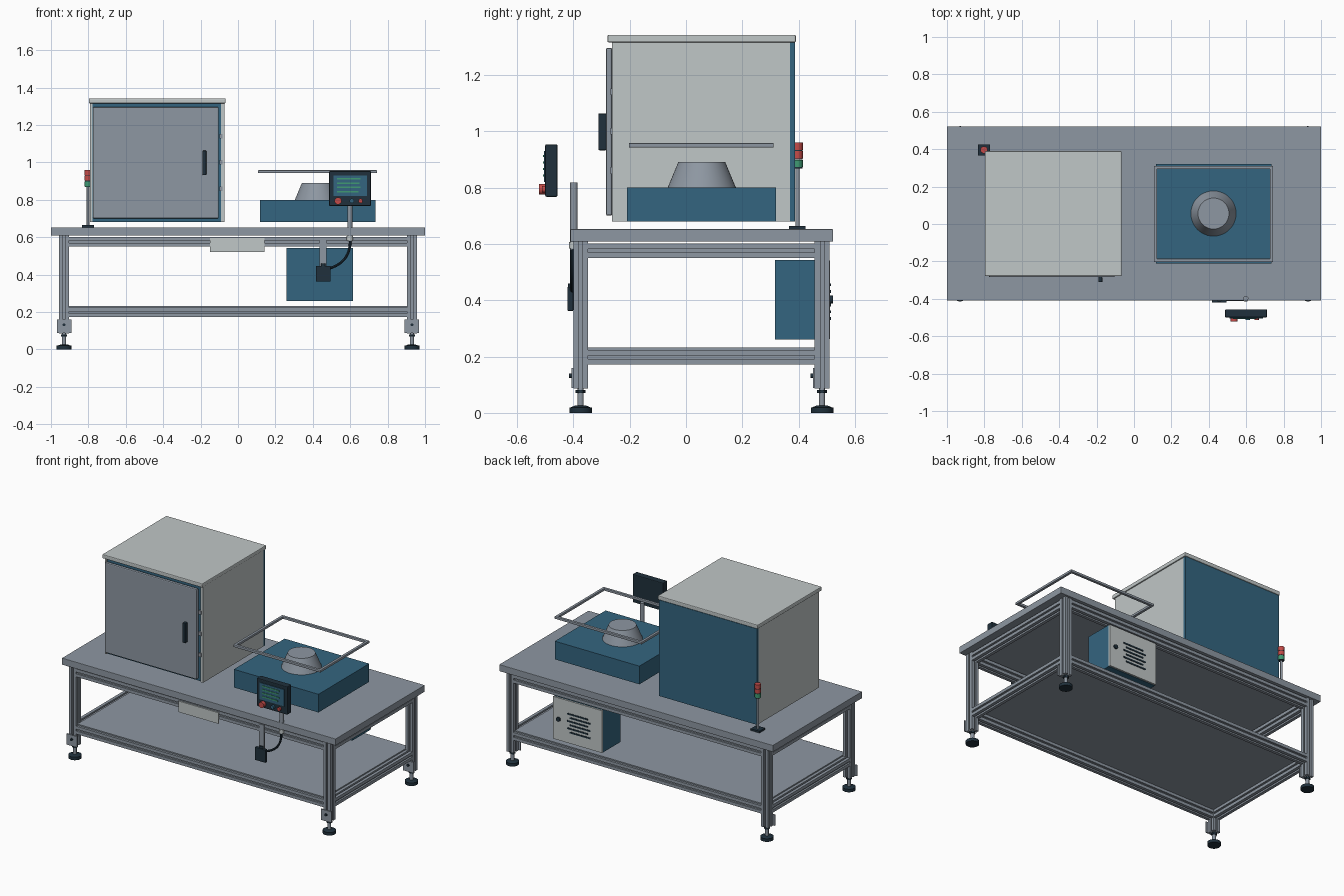
import bpy, bmesh, math
from mathutils import Matrix, Vector

if "Cube" in bpy.data.objects:
    bpy.data.objects.remove(bpy.data.objects["Cube"])


def mat(name, col):
    m = bpy.data.materials.new(name)
    m.diffuse_color = (*col, 1)
    m.use_nodes = True
    m.node_tree.nodes["Principled BSDF"].inputs["Base Color"].default_value = m.diffuse_color
    return m


GREY = mat("steel grey", (0.27, 0.31, 0.36))
LIGHT = mat("light grey", (0.53, 0.57, 0.57))
BLUE = mat("deep blue", (0.034, 0.13, 0.215))
DARK = mat("charcoal", (0.014, 0.03, 0.045))
RED = mat("signal red", (0.55, 0.07, 0.065))
GREEN = mat("signal green", (0.05, 0.32, 0.17))


def finish(name, bm, m, smooth=False):
    bmesh.ops.recalc_face_normals(bm, faces=bm.faces)
    me = bpy.data.meshes.new(name)
    bm.to_mesh(me)
    bm.free()
    me.materials.append(m)
    ob = bpy.data.objects.new(name, me)
    bpy.context.collection.objects.link(ob)
    if smooth:
        bpy.ops.object.select_all(action='DESELECT')
        ob.select_set(True)
        bpy.context.view_layer.objects.active = ob
        bpy.ops.object.shade_smooth_by_angle(angle=math.radians(35))
    return ob


def box(name, x, y, z, m, bevel=0):
    """Box from (min, max) ranges."""
    bm = bmesh.new()
    bmesh.ops.create_cube(bm, size=1)
    for v in bm.verts:
        v.co = Vector([(r[0] + r[1]) / 2 + c * (r[1] - r[0])
                       for r, c in zip((x, y, z), v.co)])
    if bevel:
        bmesh.ops.bevel(bm, geom=bm.edges[:], offset=bevel, segments=2,
                        affect='EDGES', profile=0.5)
    return finish(name, bm, m)


def cyl(name, p0, p1, r, m, r2=None, seg=32):
    """Cylinder or cone between two points."""
    p0, p1 = Vector(p0), Vector(p1)
    d = p1 - p0
    bm = bmesh.new()
    rot = Vector((0, 0, 1)).rotation_difference(d).to_matrix().to_4x4()
    bmesh.ops.create_cone(bm, cap_ends=True, segments=seg, radius1=r,
                          radius2=r if r2 is None else r2, depth=d.length,
                          matrix=Matrix.Translation((p0 + p1) / 2) @ rot)
    return finish(name, bm, m, True)


def extrusion(name, p0, p1, m, size=0.052, slot=0.012, depth=0.012):
    """Square aluminium bar with a slot along every side."""
    p0, p1 = Vector(p0), Vector(p1)
    h, s = size / 2, slot / 2
    side = [(-h, -h), (-s, -h), (-s, -h + depth), (s, -h + depth), (s, -h)]
    pts = []
    for k in range(4):
        r = Matrix.Rotation(k * math.pi / 2, 2)
        pts += [r @ Vector(p) for p in side]
    d = p1 - p0
    rot = Vector((0, 0, 1)).rotation_difference(d).to_matrix()
    bm = bmesh.new()
    f = bm.faces.new([bm.verts.new(p0 + rot @ Vector((p.x, p.y, 0))) for p in pts])
    ext = bmesh.ops.extrude_face_region(bm, geom=[f], use_keep_orig=True)
    bmesh.ops.translate(bm, vec=d, verts=[v for v in ext['geom']
                                          if isinstance(v, bmesh.types.BMVert)])
    return finish(name, bm, m)


# Table frame
LX, YF, YB = 0.93, -0.374, 0.483
box("table_top", (-1, 1), (-0.41, 0.522), (0.608, 0.652), GREY, 0.002)
for x in (-LX, LX):
    for y in (YF, YB):
        extrusion("leg", (x, y, 0.086), (x, y, 0.608), GREY)
        cyl("foot_stem", (x, y, 0.02), (x, y, 0.09), 0.011, GREY, seg=20)
        cyl("foot_nut", (x, y, 0.07), (x, y, 0.081), 0.018, DARK, seg=6)
        cyl("foot_pad", (x, y, 0), (x, y, 0.02), 0.04, DARK)
        cyl("foot_pad_top", (x, y, 0.02), (x, y, 0.026), 0.034, DARK, 0.02)
        f = y - 0.026
        box("leg_bracket", (x - 0.039, x + 0.039), (f - 0.007, f), (0.088, 0.16), GREY)
        cyl("bracket_bolt", (x, f - 0.007, 0.132), (x, f - 0.015, 0.132), 0.008, DARK, seg=12)
    for z in (0.198, 0.576):
        extrusion("side_rail", (x, YF + 0.026, z), (x, YB - 0.026, z), GREY)
for y in (YF, YB):
    for z in (0.198, 0.576):
        extrusion("long_rail", (-LX + 0.026, y, z), (LX - 0.026, y, z), GREY)
box("lower_shelf", (-0.905, 0.905), (-0.385, 0.495), (0.222, 0.232), GREY)
box("front_plate", (-0.15, 0.143), (-0.408, -0.4), (0.522, 0.595), LIGHT)

# Cabinet
box("cabinet_core", (-0.777, -0.085), (-0.255, 0.37), (0.682, 1.314), BLUE)
for x in ((-0.79, -0.777), (-0.09, -0.072)):
    box("cabinet_side", x, (-0.262, 0.37), (0.68, 1.314), LIGHT)
box("cabinet_back", (-0.79, -0.072), (0.37, 0.387), (0.68, 1.314), BLUE)
box("cabinet_cap", (-0.797, -0.066), (-0.279, 0.39), (1.315, 1.342), LIGHT, 0.005)
box("cabinet_door", (-0.776, -0.103), (-0.284, -0.262), (0.7, 1.296), GREY, 0.006)
box("door_handle", (-0.19, -0.169), (-0.311, -0.283), (0.932, 1.063), DARK, 0.004)
for z in (0.86, 1.0, 1.14):
    box("door_catch", (-0.1, -0.083), (-0.268, -0.255), (z - 0.012, z + 0.012), GREY)

# Signal tower
TX, TY = -0.802, 0.396
box("tower_base", (TX - 0.032, TX + 0.032), (TY - 0.03, TY + 0.028), (0.652, 0.664), DARK)
cyl("tower_pole", (TX, TY, 0.66), (TX, TY, 0.872), 0.007, GREY, seg=16)
for z, m in ((0.872, GREEN), (0.903, RED), (0.933, RED)):
    cyl("tower_lamp", (TX, TY, z), (TX, TY, z + 0.026), 0.019, m, seg=24)
    cyl("tower_spacer", (TX, TY, z - 0.004), (TX, TY, z), 0.017, DARK, seg=24)

# Work station with nozzle and guard frame
box("station_base", (0.117, 0.735), (-0.21, 0.32), (0.68, 0.8), BLUE)
cyl("station_cone", (0.425, 0.056, 0.8), (0.425, 0.056, 0.891), 0.121, GREY, 0.083, 48)
for y in (-0.203, 0.293):
    box("guard_long_bar", (0.106, 0.744), (y, y + 0.018), (0.942, 0.958), GREY, 0.003)
for x in (0.106, 0.726):
    box("guard_short_bar", (x, x + 0.018), (-0.19, 0.3), (0.942, 0.958), GREY, 0.003)

# Operator panel
box("panel_case", (0.487, 0.711), (-0.5, -0.456), (0.767, 0.953), DARK, 0.005)
box("panel_screen", (0.51, 0.69), (-0.504, -0.499), (0.82, 0.93), BLUE)
for i, w in enumerate((0.125, 0.12, 0.125, 0.115)):
    z = 0.912 - i * 0.023
    box("screen_line", (0.53, 0.53 + w), (-0.507, -0.503), (z - 0.004, z + 0.004), GREEN)
for x, r, m in ((0.535, 0.019, RED), (0.608, 0.012, BLUE), (0.655, 0.012, RED)):
    depth = 0.522 if r > 0.015 else 0.512
    cyl("panel_button", (x, -0.499, 0.794), (x, -depth, 0.794), r, m, seg=20)
cyl("panel_post", (0.598, -0.398, 0.58), (0.598, -0.398, 0.818), 0.0135, GREY, seg=24)
cyl("post_collar", (0.598, -0.399, 0.583), (0.598, -0.399, 0.607), 0.017, LIGHT, seg=24)

# Junction box, its hanger and the cable
box("junction_box", (0.417, 0.495), (-0.421, -0.4), (0.362, 0.447), DARK, 0.003)
box("junction_hanger", (0.437, 0.474), (-0.405, -0.395), (0.44, 0.6), GREY)
cyl("junction_gland", (0.456, -0.405, 0.445), (0.456, -0.405, 0.46), 0.013, DARK, seg=16)
bm = bmesh.new()
P = [Vector((x, -0.404, z)) for x, z in
     ((0.485, 0.432), (0.56, 0.455), (0.602, 0.50), (0.6, 0.59))]
rings = []
for i in range(17):
    t = i / 16
    u = 1 - t
    c = P[0] * u**3 + P[1] * 3 * u * u * t + P[2] * 3 * u * t * t + P[3] * t**3
    d = ((P[1] - P[0]) * u * u + (P[2] - P[1]) * 2 * u * t + (P[3] - P[2]) * t * t).normalized()
    n = Vector((-d.z, 0, d.x))
    rings.append([bm.verts.new(c + 0.007 * (n * math.cos(a) + Vector((0, 1, 0)) * math.sin(a)))
                  for a in (k * math.pi / 4 for k in range(8))])
for a, b in zip(rings, rings[1:]):
    for k in range(8):
        bm.faces.new((a[k], a[k - 1], b[k - 1], b[k]))
bm.faces.new(rings[0])
bm.faces.new(rings[-1])
finish("cable", bm, DARK, True)

# Control cabinet below the table
box("control_box", (0.258, 0.614), (0.316, 0.5), (0.26, 0.543), BLUE)
box("control_door", (0.258, 0.614), (0.5, 0.511), (0.262, 0.541), LIGHT)
for i in range(6):
    z = 0.335 + i * 0.024
    x = 0.34 + (i % 2) * 0.02
    box("vent_slot", (x, x + 0.15), (0.51, 0.514), (z - 0.005, z + 0.005), DARK)
cyl("door_lock", (0.572, 0.51, 0.402), (0.572, 0.521, 0.402), 0.014, DARK, seg=20)
